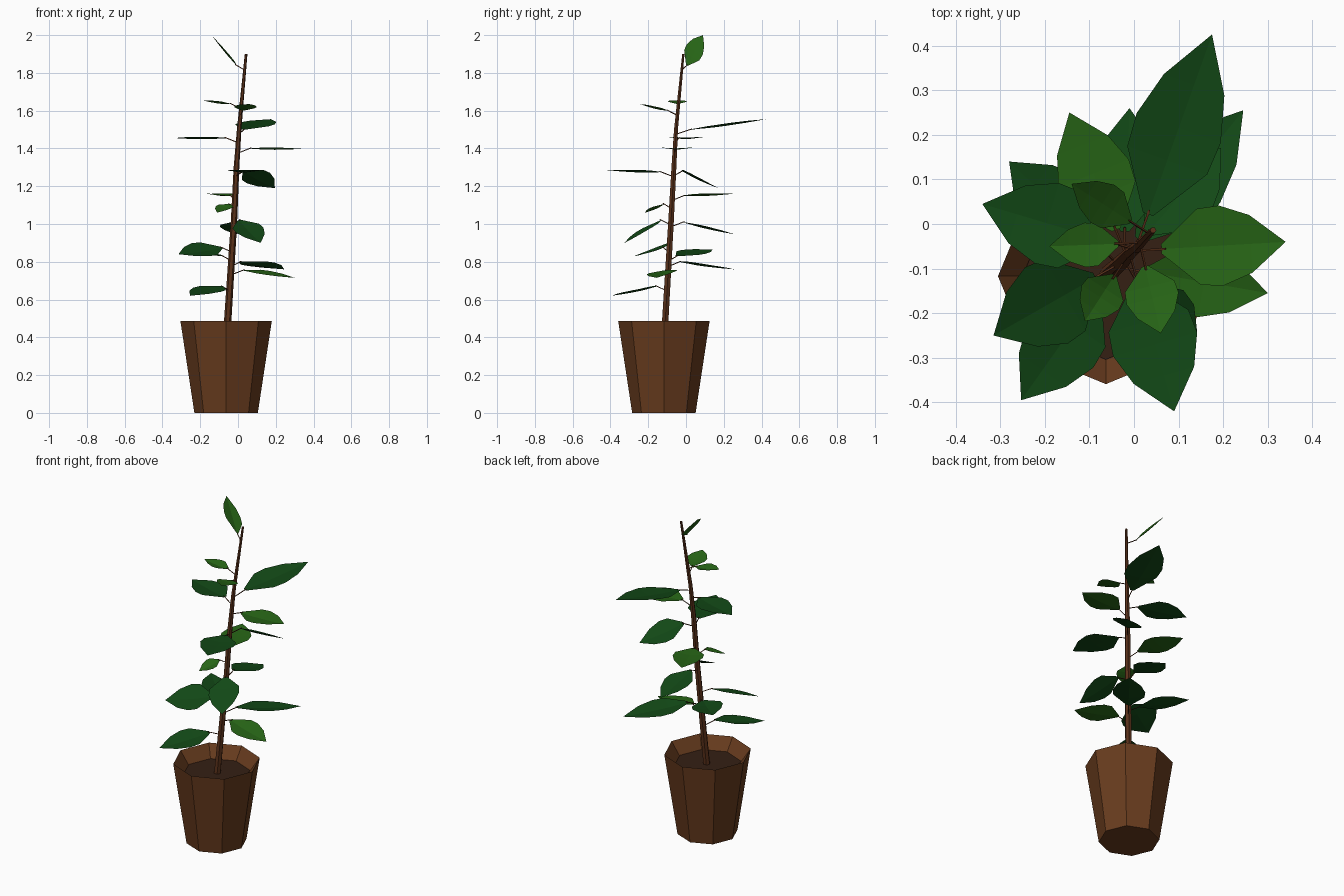
import bpy, math
from mathutils import Vector

if "Cube" in bpy.data.objects:
    bpy.data.objects.remove(bpy.data.objects["Cube"])


def material(name, rgb):
    m = bpy.data.materials.new(name)
    m.diffuse_color = (*rgb, 1)
    m.use_nodes = True
    m.node_tree.nodes["Principled BSDF"].inputs["Base Color"].default_value = m.diffuse_color
    return m


POT = material("terracotta", (0.14, 0.045, 0.013))
SOIL = material("earth", (0.035, 0.014, 0.007))
BARK = material("bark", (0.10, 0.03, 0.01))
DARK = material("dark_green", (0.006, 0.065, 0.008))
LIGHT = material("light_green", (0.02, 0.13, 0.008))


def add_mesh(name, verts, faces, mat):
    me = bpy.data.meshes.new(name)
    me.from_pydata(verts, [], faces)
    me.materials.append(mat)
    ob = bpy.data.objects.new(name, me)
    bpy.context.collection.objects.link(ob)
    return ob


def stack(name, rings, sides, mat):
    """Loft horizontal rings (centre, radius) and cap both ends."""
    verts, faces = [], []
    for c, r in rings:
        for i in range(sides):
            a = 2 * math.pi * i / sides
            verts.append((c[0] + r * math.cos(a), c[1] + r * math.sin(a), c[2]))
    for k in range(len(rings) - 1):
        for i in range(sides):
            j = (i + 1) % sides
            faces.append((k * sides + i, k * sides + j,
                          (k + 1) * sides + j, (k + 1) * sides + i))
    faces.append(tuple(reversed(range(sides))))
    faces.append(tuple(range(len(verts) - sides, len(verts))))
    return add_mesh(name, verts, faces, mat)


# Octagonal pot with sloping inner lip, and the soil inside it
PX, PY = -0.063, -0.117
stack("pot", [((PX, PY, 0), 0.168), ((PX, PY, 0.487), 0.242), ((PX, PY, 0.41), 0.187)], 8, POT)
stack("soil", [((PX, PY, 0.405), 0.18), ((PX, PY, 0.415), 0.187)], 8, SOIL)

# Leaning trunk
TRUNK = [Vector(p) for p in ((-0.06, -0.115, 0.40), (-0.022, -0.08, 1.0), (-0.008, -0.064, 1.3),
                             (0.006, -0.053, 1.5), (0.043, -0.014, 1.9))]
stack("trunk", [(p, r) for p, r in zip(TRUNK, (0.02, 0.017, 0.015, 0.012, 0.007))], 6, BARK)


def trunk_at(z):
    for a, b in zip(TRUNK, TRUNK[1:]):
        if z <= b.z:
            break
    return a.lerp(b, (z - a.z) / (b.z - a.z))


# Half outline of a leaf: (position along the rib, fraction of half width)
OUTLINE = ((0.0, 0.12), (0.30, 0.95), (0.48, 1.0), (0.72, 0.72))


def leaf(name, base_z, tip, half, roll, mat):
    joint = trunk_at(base_z - 0.025)
    tip = Vector(tip)
    flat = Vector((tip.x - joint.x, tip.y - joint.y, 0))
    base = joint + flat.normalized() * (0.03 + 0.1 * flat.length)
    base.z = base_z
    d = flat.normalized()
    side = Vector((-d.y, d.x, roll))
    verts, faces = [], []
    for t, w in OUTLINE:
        rib = base.lerp(tip, t)
        rib.z -= 0.006 * w
        edge = Vector((0, 0, 0.012 * w))
        verts += [rib + side * half * w + edge, rib, rib - side * half * w + edge]
    n = len(verts)
    verts.append(tip)
    for k in range(0, n - 3, 3):
        faces += [(k, k + 1, k + 4, k + 3), (k + 1, k + 2, k + 5, k + 4)]
    faces += [(n - 3, n - 2, n), (n - 2, n - 1, n)]
    add_mesh(name, verts, faces, mat)
    # thin stalk between trunk and leaf
    axis = (base - joint).normalized()
    u = axis.orthogonal().normalized()
    v = axis.cross(u)
    ring = [(u * math.cos(a) + v * math.sin(a)) * 0.003
            for a in (0, 2 * math.pi / 3, 4 * math.pi / 3)]
    add_mesh(name + "_stalk", [joint + o for o in ring] + [base + axis * 0.01 + o for o in ring],
             [(0, 1, 4, 3), (1, 2, 5, 4), (2, 0, 3, 5)], BARK)


# Leaves: height at base, tip, half width, roll
DARK_LEAVES = [
    (1.50, (0.175, 0.425, 1.555), 0.100, 0.05),
    (1.455, (-0.34, 0.045, 1.455), 0.094, 0.0),
    (1.275, (0.09, -0.42, 1.285), 0.098, 0.0),
    (1.28, (0.195, 0.17, 1.19), 0.08, -0.35),
    (1.02, (0.12, -0.325, 0.90), 0.085, 0.15),
    (1.01, (-0.01, 0.26, 0.945), 0.08, 0.0),
    (0.875, (-0.315, -0.25, 0.84), 0.098, -0.35),
    (0.80, (0.245, 0.255, 0.76), 0.09, -0.1),
    (0.83, (-0.28, 0.14, 0.865), 0.085, 0.12),
    (0.67, (-0.253, -0.395, 0.62), 0.09, -0.12),
]
LIGHT_LEAVES = [
    (1.84, (-0.14, 0.09, 2.0), 0.05, 0.57),
    (1.635, (-0.19, -0.05, 1.655), 0.05, 0.0),
    (1.60, (0.06, -0.245, 1.635), 0.06, -0.05),
    (1.40, (0.34, -0.04, 1.398), 0.09, 0.0),
    (1.15, (-0.145, 0.25, 1.16), 0.085, 0.0),
    (1.105, (-0.11, -0.218, 1.06), 0.05, -0.1),
    (0.755, (0.30, -0.155, 0.715), 0.08, 0.12),
]
for i, args in enumerate(DARK_LEAVES):
    leaf(f"dark_leaf_{i + 1}", *args, DARK)
for i, args in enumerate(LIGHT_LEAVES):
    leaf(f"light_leaf_{i + 1}", *args, LIGHT)
